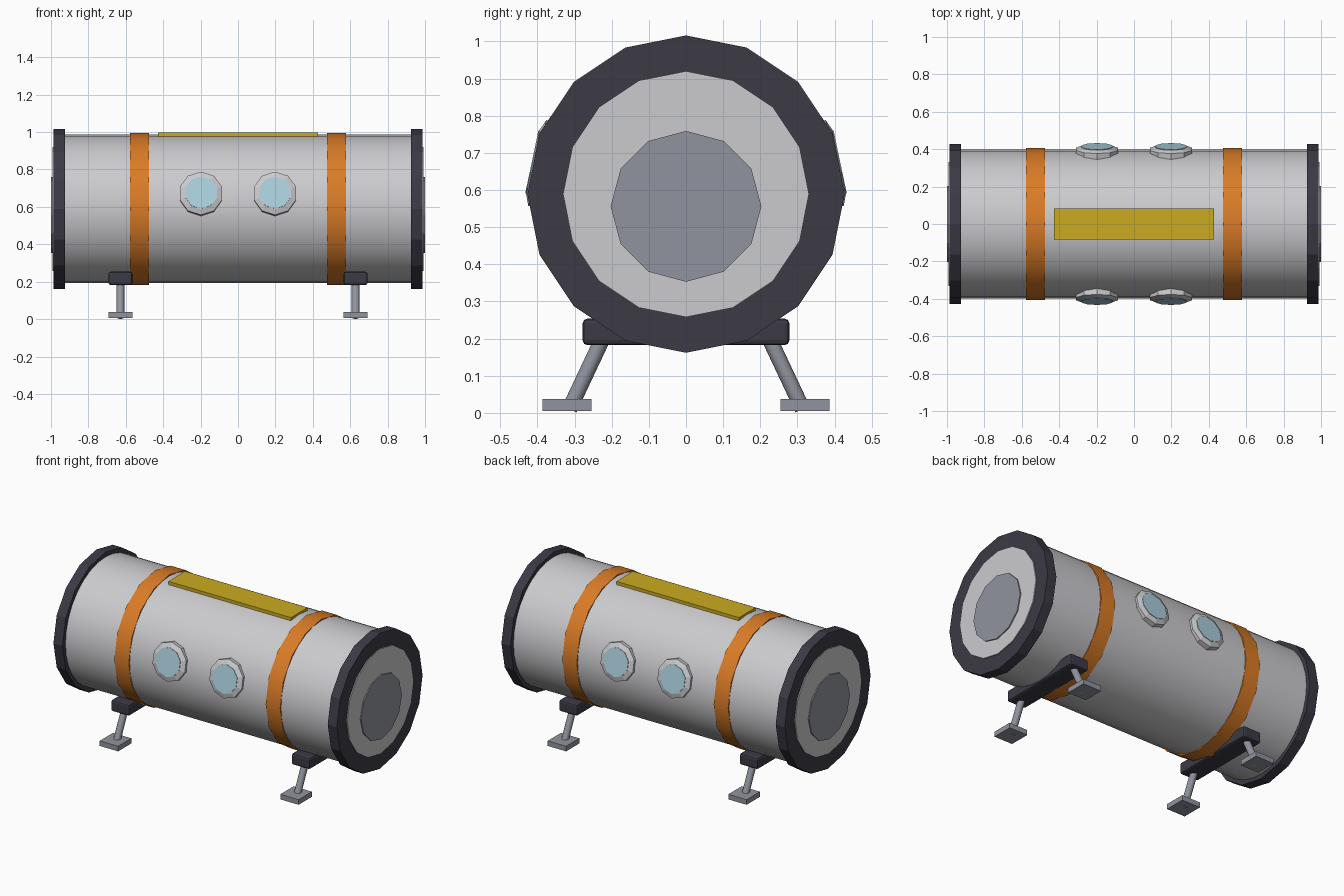
import bpy, bmesh, math
from mathutils import Vector

cube = bpy.data.objects.get("Cube")
if cube:
    bpy.data.objects.remove(cube, do_unlink=True)


def material(name, rgb):
    m = bpy.data.materials.new(name)
    m.use_nodes = True
    m.diffuse_color = (*rgb, 1)
    m.node_tree.nodes["Principled BSDF"].inputs["Base Color"].default_value = (*rgb, 1)
    return m


HULL = material("pale grey hull", (0.6, 0.6, 0.62))
DARK = material("dark trim", (0.045, 0.042, 0.06))
METAL = material("mid grey metal", (0.28, 0.295, 0.34))
ORANGE = material("orange band", (0.7, 0.2, 0.02))
YELLOW = material("yellow panel", (0.6, 0.41, 0.015))
GLASS = material("blue glass", (0.4, 0.62, 0.72))

AXIS_Z = 0.589          # height of the hull's centre line
X = Vector((1, 0, 0))
Z = Vector((0, 0, 1))


def finish(name, bm, mat, smooth=False):
    bmesh.ops.recalc_face_normals(bm, faces=bm.faces)
    me = bpy.data.meshes.new(name)
    bm.to_mesh(me)
    bm.free()
    me.materials.append(mat)
    if smooth:
        me.shade_smooth()
        me.set_sharp_from_angle(angle=math.radians(35))
    ob = bpy.data.objects.new(name, me)
    bpy.context.scene.collection.objects.link(ob)
    return ob


def lathe(name, profile, sides, origin, axis, up, mat, smooth=False):
    """Closed solid of (radius, height) rings around an axis, first corner towards up."""
    axis = axis.normalized()
    up = (up - axis * up.dot(axis)).normalized()
    side = axis.cross(up)
    bm = bmesh.new()
    rings = []
    for r, h in profile:
        angles = [2 * math.pi * i / sides for i in range(sides)]
        rings.append([bm.verts.new(origin + axis * h + (up * math.cos(a) + side * math.sin(a)) * r)
                      for a in angles])
    for a, b in zip(rings, rings[1:]):
        for i in range(sides):
            j = (i + 1) % sides
            bm.faces.new((a[i], a[j], b[j], b[i]))
    bm.faces.new(rings[0])
    bm.faces.new(rings[-1])
    return finish(name, bm, mat, smooth)


def drum(name, r, x0, x1, sides, mat, z=AXIS_Z, smooth=False):
    return lathe(name, [(r, x0), (r, x1)], sides, Vector((0, 0, z)), X, Z, mat, smooth)


def box(name, centre, size, mat, bevel=0):
    bm = bmesh.new()
    bmesh.ops.create_cube(bm, size=1)
    bmesh.ops.scale(bm, vec=size, verts=bm.verts)
    bmesh.ops.translate(bm, vec=centre, verts=bm.verts)
    ob = finish(name, bm, mat)
    if bevel:
        mod = ob.modifiers.new("bevel", "BEVEL")
        mod.width = bevel
        mod.segments = 2
    return ob


# Hull and roof panel
drum("hull", 0.397, -0.95, 0.95, 32, HULL, smooth=True)
box("roof_panel", (0, 0, 0.985), (0.854, 0.166, 0.024), YELLOW)

for s, tag in ((1, "left"), (-1, "right")):
    # End rings, caps and hatches
    drum(f"end_ring_{tag}", 0.427, s * 0.924, s * 0.987, 16, DARK)
    drum(f"end_cap_{tag}", 0.331, s * 0.95, s * 0.993, 16, HULL)
    drum(f"hatch_{tag}", 0.203, s * 0.96, s, 12, METAL, z=0.556)

    # Orange hull band
    drum(f"band_{tag}", 0.406, s * 0.477, s * 0.578, 16, ORANGE, smooth=True)

    # Landing beam
    box(f"beam_{tag}", (s * 0.629, 0, 0.218), (0.128, 0.556, 0.071), DARK, bevel=0.012)

    for t, end in ((-1, "front"), (1, "back")):
        # Splayed strut and foot pad
        foot = Vector((s * 0.629, t * 0.314, 0.01))
        top = Vector((s * 0.629, t * 0.215, 0.22))
        lathe(f"strut_{end}_{tag}", [(0.021, 0), (0.021, (top - foot).length)], 12,
              foot, top - foot, X, METAL, smooth=True)
        box(f"foot_pad_{end}_{tag}", (s * 0.629, t * 0.32, 0.021), (0.128, 0.132, 0.032), METAL)

        # Porthole tilted to follow the hull
        tilt = math.radians(11.8)
        out = Vector((0, t * math.cos(tilt), math.sin(tilt)))
        origin = Vector((s * 0.198, 0, AXIS_Z))
        lathe(f"porthole_frame_{end}_{tag}", [(0.118, 0.36), (0.118, 0.409), (0.089, 0.421)], 10,
              origin, out, Z, HULL)
        lathe(f"porthole_glass_{end}_{tag}", [(0.087, 0.417), (0.087, 0.424)], 10,
              origin, out, Z, GLASS)
